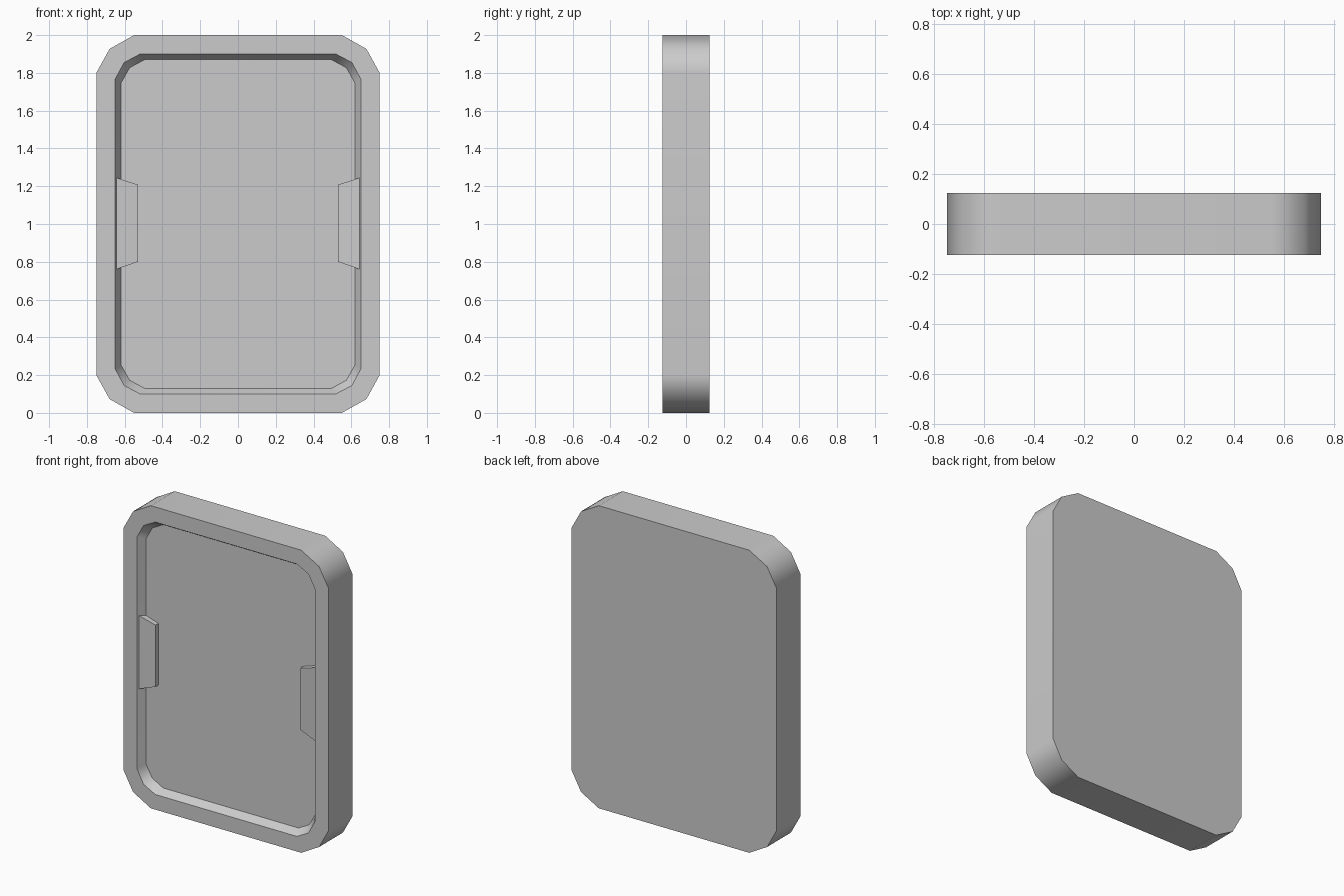
import bpy, bmesh, math

cube = bpy.data.objects.get("Cube")
if cube:
    bpy.data.objects.remove(cube, do_unlink=True)

FRONT, BACK, DEPTH = -0.125, 0.125, 0.05

grey = bpy.data.materials.new("mid grey")
grey.use_nodes = True
grey.diffuse_color = (0.6, 0.6, 0.6, 1)
grey.node_tree.nodes["Principled BSDF"].inputs["Base Color"].default_value = (0.6, 0.6, 0.6, 1)


def outline(corner):
    """Mirror three corner points (x, height from centre) into a closed loop."""
    loop = []
    for sx, sz in ((1, 1), (-1, 1), (-1, -1), (1, -1)):
        pts = corner if sx * sz > 0 else corner[::-1]
        loop += [(x * sx, z * sz) for x, z in pts]
    return loop


def loft(name, rings):
    """Join a stack of (outline, depth function) rings into a closed solid."""
    bm = bmesh.new()
    loops = [[bm.verts.new((x, y(x), z + 1)) for x, z in pts] for pts, y in rings]
    for a, b in zip(loops, loops[1:]):
        for i in range(len(a)):
            j = (i + 1) % len(a)
            bm.faces.new((a[i], a[j], b[j], b[i]))
    bm.faces.new(loops[0])
    bm.faces.new(loops[-1][::-1])
    bmesh.ops.recalc_face_normals(bm, faces=bm.faces)
    mesh = bpy.data.meshes.new(name)
    bm.to_mesh(mesh)
    bm.free()
    mesh.materials.append(grey)
    obj = bpy.data.objects.new(name, mesh)
    bpy.context.collection.objects.link(obj)
    return obj


def flat(y):
    return lambda x: y


# Slab with a sloped recess in its front
outer = outline([(0.75, 0.8), (0.68, 0.927), (0.55, 1.0)])
lip = outline([(0.65, 0.768), (0.603, 0.855), (0.518, 0.9)])
panel = outline([(0.62, 0.745), (0.574, 0.827), (0.495, 0.87)])
slab = loft("recessed_panel", [(outer, flat(BACK)), (outer, flat(FRONT)),
                               (lip, flat(FRONT)), (panel, flat(FRONT + DEPTH))])
bpy.ops.object.select_all(action="DESELECT")
slab.select_set(True)
bpy.context.view_layer.objects.active = slab
bpy.ops.object.shade_smooth_by_angle(angle=math.radians(40))
weighted = slab.modifiers.new("weighted_normals", "WEIGHTED_NORMAL")
weighted.keep_sharp = True

# Tapered grip tabs on both side walls
def tab_front(x):
    return FRONT + 0.01 + (0.645 - abs(x)) * 0.09


for side, name in ((1, "left_grip_tab"), (-1, "right_grip_tab")):
    tab = [(0.645 * side, 0.245), (0.53 * side, 0.208),
           (0.53 * side, -0.2), (0.645 * side, -0.24)]
    loft(name, [(tab, flat(FRONT + DEPTH + 0.01)), (tab, tab_front)])
